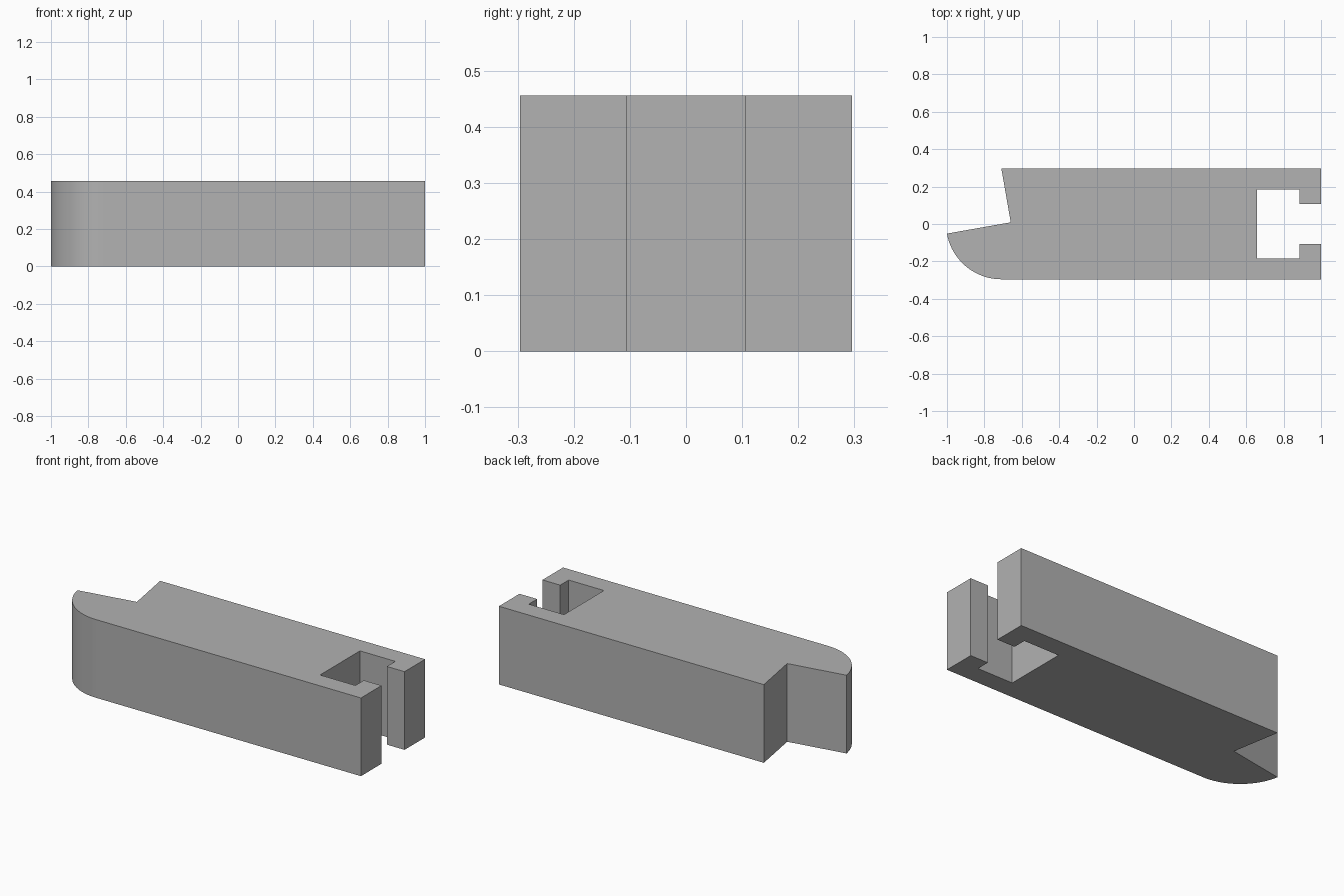
import bpy
import bmesh
from math import cos, sin, radians

cube = bpy.data.objects.get("Cube")
if cube:
    bpy.data.objects.remove(cube, do_unlink=True)

HEIGHT = 0.456
HALF = 0.2955          # half width and nose radius
NOSE_X = -0.709        # centre of the rounded nose
ARC_STEPS = 24

grey = bpy.data.materials.new("plain grey")
grey.use_nodes = True
colour = (0.445, 0.445, 0.445, 1)
grey.diffuse_color = colour
grey.node_tree.nodes["Principled BSDF"].inputs["Base Color"].default_value = colour

# Outline: rounded nose, then the T-slot end, then the angled notch
outline = []
for i in range(ARC_STEPS + 1):
    a = radians(190 + 80 * i / ARC_STEPS)
    outline.append((NOSE_X + HALF * cos(a), HALF * sin(a)))
slot = [(1, HALF), (1, 0.106), (0.886, 0.106), (0.886, 0.184), (0.658, 0.184)]
outline += [(x, -y) for x, y in slot]
outline += reversed(slot)
outline += [(NOSE_X, HALF), (-0.659, 0.009)]

# Extrude the outline upward
bm = bmesh.new()
base = bm.faces.new([bm.verts.new((x, y, 0)) for x, y in outline])
top = bmesh.ops.extrude_face_region(bm, geom=[base], use_keep_orig=True)["geom"]
verts = [v for v in top if isinstance(v, bmesh.types.BMVert)]
bmesh.ops.translate(bm, verts=verts, vec=(0, 0, HEIGHT))
bmesh.ops.recalc_face_normals(bm, faces=bm.faces[:])
mesh = bpy.data.meshes.new("slotted_block")
bm.to_mesh(mesh)
bm.free()
mesh.materials.append(grey)

block = bpy.data.objects.new("slotted_block", mesh)
bpy.context.collection.objects.link(block)
bpy.ops.object.select_all(action="DESELECT")
block.select_set(True)
bpy.context.view_layer.objects.active = block
bpy.ops.object.shade_smooth_by_angle(angle=radians(30))
